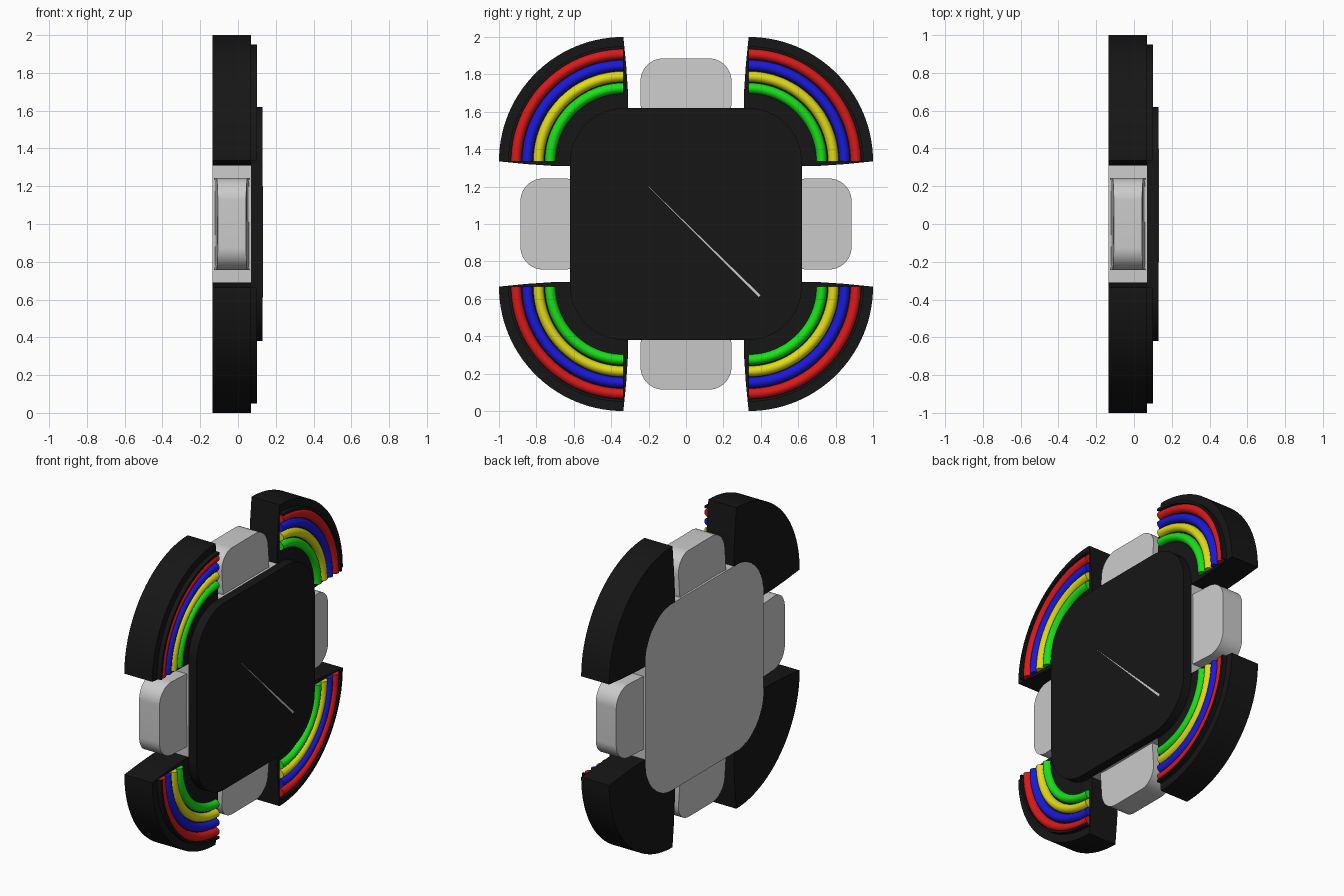
import bpy, bmesh
from math import sin, cos, pi, radians
from mathutils import Matrix

if "Cube" in bpy.data.objects:
    bpy.data.objects.remove(bpy.data.objects["Cube"])


def material(name, rgb):
    m = bpy.data.materials.new(name)
    m.diffuse_color = (*rgb, 1)
    m.use_nodes = True
    m.node_tree.nodes["Principled BSDF"].inputs["Base Color"].default_value = m.diffuse_color
    return m


BLACK = material("black", (0.008, 0.008, 0.008))
BANDS = [("red", (0.7, 0.01, 0.01), 0.573), ("blue", (0.01, 0.01, 0.7), 0.513),
         ("yellow", (0.75, 0.7, 0.01), 0.453), ("green", (0.01, 0.75, 0.01), 0.391)]
C = 0.335  # centre of every corner arc, in y and z


def arc(cy, cz, r, a0, a1, n=28):
    return [(cy + r * cos(radians(a0 + (a1 - a0) * i / n)),
             cz + r * sin(radians(a0 + (a1 - a0) * i / n))) for i in range(n + 1)]


def rounded_rect(hy, hz, r, n=16):
    pts = []
    for k, (sy, sz) in enumerate([(1, 1), (-1, 1), (-1, -1), (1, -1)]):
        pts += arc(sy * (hy - r), sz * (hz - r), r, 90 * k, 90 * k + 90, n)
    return pts


def finish(name, bm, mat, turn):
    """Turn about the x axis, lift to z = 1, shade."""
    bmesh.ops.recalc_face_normals(bm, faces=bm.faces)
    bm.transform(Matrix.Translation((0, 0, 1)) @ Matrix.Rotation(turn * pi / 2, 4, 'X'))
    me = bpy.data.meshes.new(name)
    bm.to_mesh(me)
    bm.free()
    ob = bpy.data.objects.new(name, me)
    bpy.context.collection.objects.link(ob)
    if mat:
        me.materials.append(mat)
    bpy.context.view_layer.objects.active = ob
    ob.select_set(True)
    bpy.ops.object.shade_smooth_by_angle(angle=radians(30))
    ob.select_set(False)


def prism(name, pts, x0, x1, mat=None, turn=0, shape=None):
    """Extrude a y-z outline from x0 to x1."""
    bm = bmesh.new()
    a = [bm.verts.new((x0, y, z)) for y, z in pts]
    b = [bm.verts.new((x1, y, z)) for y, z in pts]
    n = len(pts)
    bm.faces.new(a)
    bm.faces.new(b)
    for i in range(n):
        j = (i + 1) % n
        bm.faces.new((a[i], a[j], b[j], b[i]))
    if shape:
        for v in bm.verts:
            shape(v.co)
    finish(name, bm, mat, turn)


def band(name, radius, mat, turn):
    """Half-round strip swept along a corner arc."""
    prof = [(-0.029 * cos(pi * k / 10), 0.065 + 0.035 * sin(pi * k / 10)) for k in range(11)]
    bm = bmesh.new()
    rings = []
    for i in range(29):
        t = pi / 2 * i / 28
        rings.append([bm.verts.new((x, C + (radius + d) * cos(t), C + (radius + d) * sin(t)))
                      for d, x in prof])
    for p, q in zip(rings, rings[1:]):
        for k in range(11):
            m = (k + 1) % 11
            bm.faces.new((p[k], p[m], q[m], q[k]))
    bm.faces.new(rings[0])
    bm.faces.new(rings[-1])
    finish(name, bm, mat, turn)


def taper(co):
    # sides draw in towards the outer edge
    f = min(1, max(0, (co.y - 0.62) / 0.265))
    half = 0.0925 - 0.0175 * f
    co.x = -0.032 + (half if co.x > -0.032 else -half)


# Central body and front plate
plate = rounded_rect(0.62, 0.62, 0.29)
prism("centre_body", plate, -0.135, 0.07)
prism("front_plate", plate, 0.07, 0.13, BLACK)
# Thin diagonal sliver on the front plate
prism("plate_sliver", [(-0.2, 0.2), (0.388, -0.39), (0.398, -0.38)], 0.128, 0.1315)

band_mats = [(n, material(n, c), r) for n, c, r in BANDS]
pad_outline = [(y + 0.705, z) for y, z in rounded_rect(0.18, 0.243, 0.12)]
shell = (arc(C, C, 0.665, 0, 90) + [(0.32, 0.85), (0.31, 0.7), (0.31, 0.615)]
         + arc(0.33, 0.33, 0.288, 90, 0) + [(0.615, 0.31), (0.7, 0.31), (0.85, 0.32)])
rim = arc(C, C, 0.615, 0, 90) + arc(C, C, 0.6, 90, 0)

for t in range(4):
    # Corner shell with raised rim and coloured bands, then the side pad
    prism(f"corner_shell_{t}", shell, -0.135, 0.07, BLACK, t)
    prism(f"corner_rim_{t}", rim, 0.065, 0.1, BLACK, t)
    for n, m, r in band_mats:
        band(f"{n}_band_{t}", r, m, t)
    prism(f"side_pad_{t}", pad_outline, -0.125, 0.06, None, t, taper)
